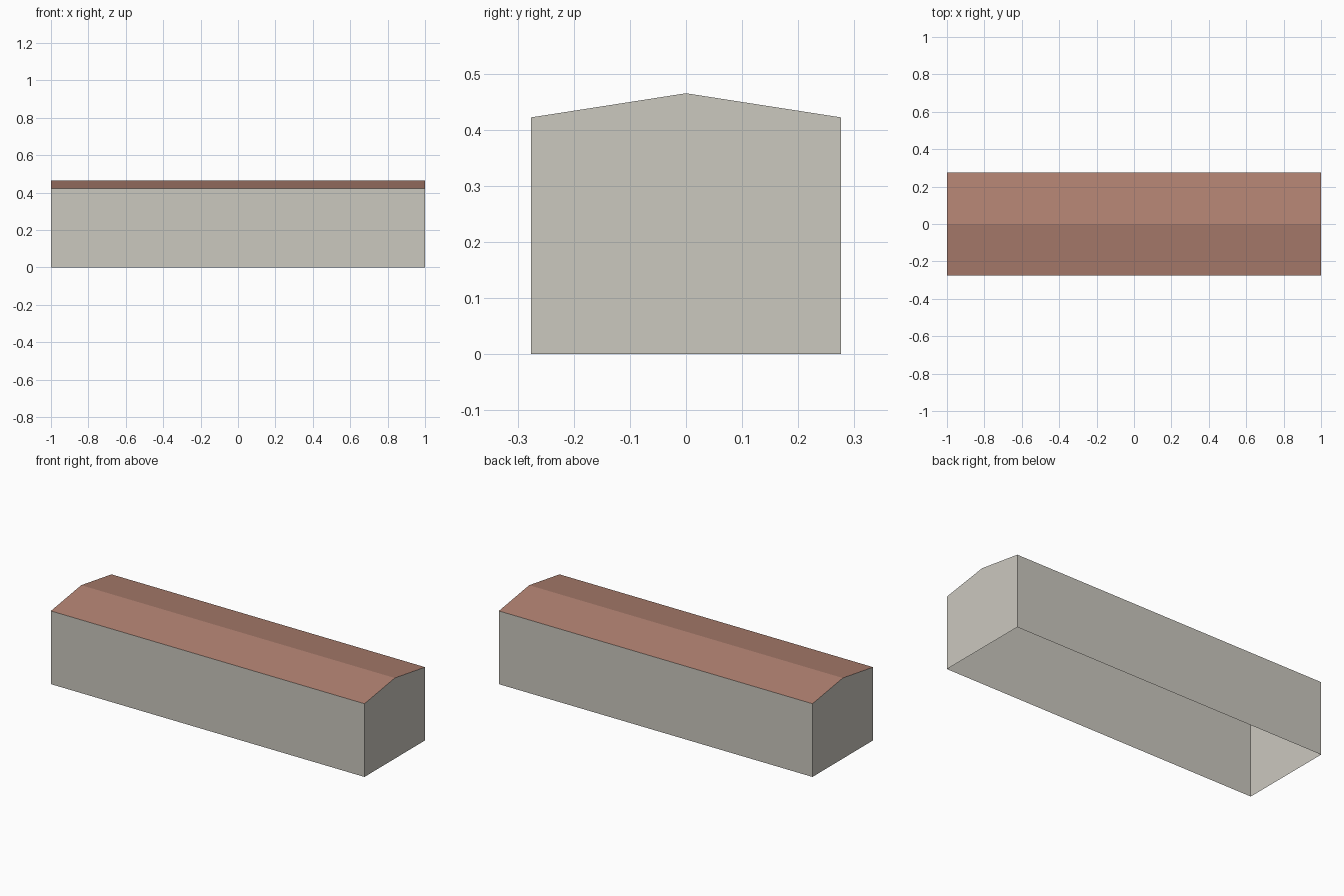
import bpy
import bmesh

if "Cube" in bpy.data.objects:
    bpy.data.objects.remove(bpy.data.objects["Cube"])

HX, HY = 1.0, 0.276        # half length, half depth
EAVE, RIDGE = 0.422, 0.465


def material(name, srgb):
    lin = [((c / 255 + 0.055) / 1.055) ** 2.4 for c in srgb]
    m = bpy.data.materials.new(name)
    m.diffuse_color = (*lin, 1.0)
    m.use_nodes = True
    m.node_tree.nodes["Principled BSDF"].inputs["Base Color"].default_value = m.diffuse_color
    return m


def shell(name, mat, faces):
    """Make a flat-shaded open surface from a few polygons."""
    bm = bmesh.new()
    for pts in faces:
        bm.faces.new([bm.verts.new(p) for p in pts])
    bmesh.ops.remove_doubles(bm, verts=bm.verts, dist=1e-5)
    me = bpy.data.meshes.new(name)
    bm.to_mesh(me)
    bm.free()
    me.materials.append(mat)
    ob = bpy.data.objects.new(name, me)
    bpy.context.collection.objects.link(ob)
    return ob


wall_grey = material("wall grey", (203, 200, 191))
roof_red = material("roof red brown", (176, 129, 113))

# Walls: two long sides and two gable ends, open underneath
walls, slopes = [], []
for s in (-1, 1):
    # s mirrors each polygon by a half turn, keeping normals outward
    walls.append([(s * a * HX, s * HY, z)
                  for a, z in ((1, 0), (-1, 0), (-1, EAVE), (1, EAVE))])
    walls.append([(s * HX, s * y, z)
                  for y, z in ((-HY, 0), (HY, 0), (HY, EAVE), (0, RIDGE), (-HY, EAVE))])
    # Roof slope from eave to ridge
    slopes.append([(s * HX, s * HY, EAVE), (-s * HX, s * HY, EAVE),
                   (-s * HX, 0, RIDGE), (s * HX, 0, RIDGE)])

shell("walls", wall_grey, walls)
shell("gable_roof", roof_red, slopes)
